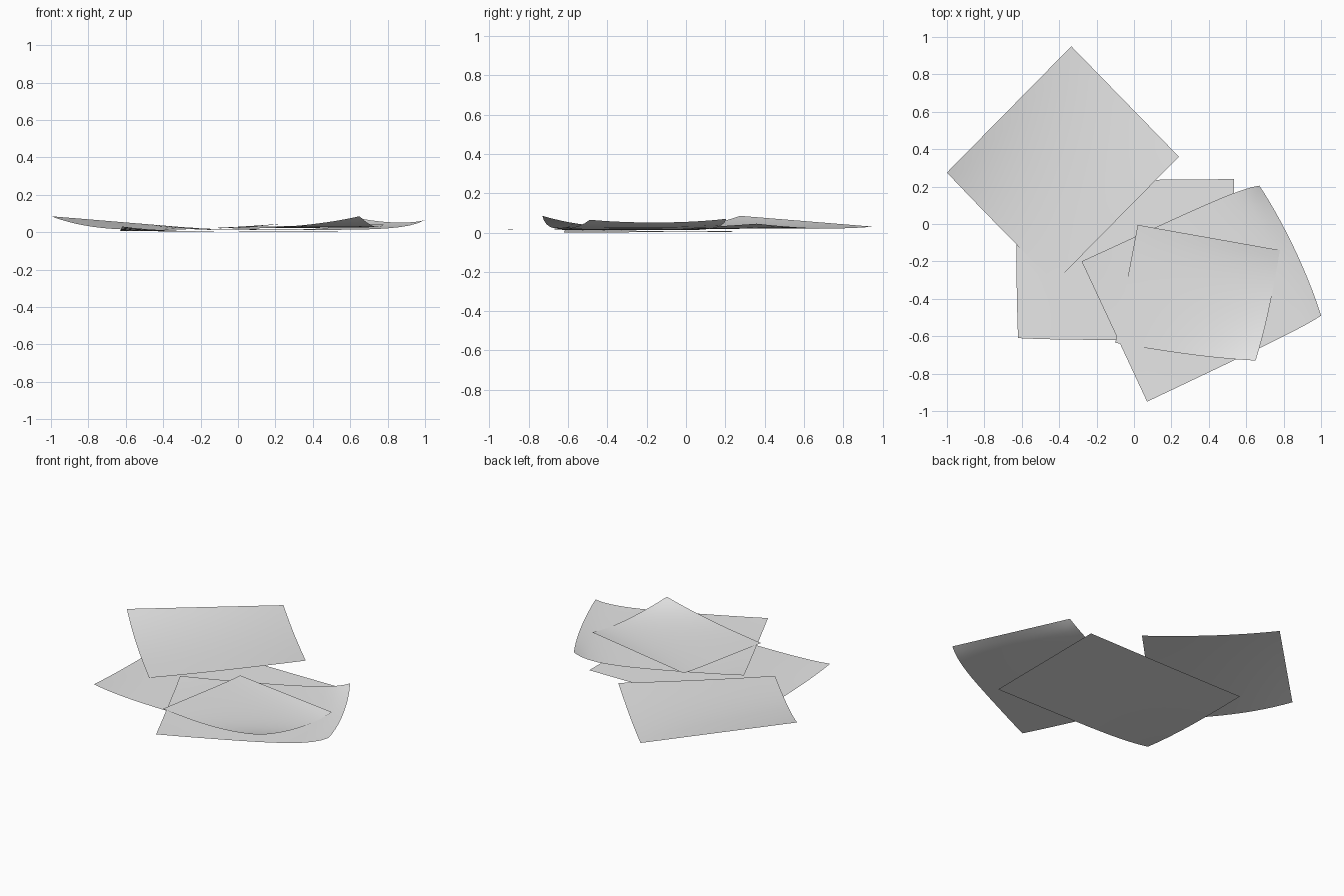
import bpy, bmesh
from mathutils import Vector

if "Cube" in bpy.data.objects:
    bpy.data.objects.remove(bpy.data.objects["Cube"], do_unlink=True)

paper = bpy.data.materials.new("pale_grey_paper")
paper.use_nodes = True
colour = (0.8, 0.8, 0.8, 1)
paper.diffuse_color = colour
paper.node_tree.nodes["Principled BSDF"].inputs["Base Color"].default_value = colour

STEPS = 16


def sheet(name, height, corners):
    """Curled sheet. Each corner: flat xy, curled xyz, curl sharpness along u and v.
    Corner order in (u, v): near-left, near-right, far-right, far-left."""
    signs = [(0, 0), (1, 0), (1, 1), (0, 1)]
    bm = bmesh.new()
    rows = []
    for j in range(STEPS + 1):
        row = []
        for i in range(STEPS + 1):
            u, v = i / STEPS, j / STEPS
            p = Vector()
            for (a, b), (flat, curled, pu, pv) in zip(signs, corners):
                s = u if a else 1 - u
                t = v if b else 1 - v
                base = Vector((*flat, height))
                p += base * s * t + (Vector(curled) - base) * s ** pu * t ** pv
            row.append(bm.verts.new(p))
        rows.append(row)
    for low, high in zip(rows, rows[1:]):
        for i in range(STEPS):
            bm.faces.new((low[i], low[i + 1], high[i + 1], high[i]))
    mesh = bpy.data.meshes.new(name)
    bm.to_mesh(mesh)
    bm.free()
    mesh.materials.append(paper)
    mesh.shade_smooth()
    obj = bpy.data.objects.new(name, mesh)
    bpy.context.collection.objects.link(obj)


# Nearly flat sheet at the bottom of the pile
sheet("bottom_sheet", 0.004, [
    ((-0.63, -0.62), (-0.62, -0.61, 0.03), 6, 3),
    ((0.535, -0.62), (0.535, -0.62, 0), 1, 1),
    ((0.535, 0.24), (0.535, 0.24, 0.004), 1, 1),
    ((-0.63, 0.23), (-0.63, 0.23, 0.008), 3, 3)])

# Turned sheet at the back, with its outer edge lifted
sheet("back_sheet", 0.012, [
    ((-0.425, -0.315), (-0.425, -0.315, 0.012), 1, 1),
    ((0.24, 0.36), (0.24, 0.36, 0.045), 1.5, 2),
    ((-0.335, 0.95), (-0.335, 0.95, 0.03), 1, 3),
    ((-1.0, 0.265), (-1.0, 0.275, 0.085), 1, 3)])

# Middle sheet, with its right edge and both right corners curled up
sheet("middle_sheet", 0.012, [
    ((0.07, -0.95), (0.07, -0.95, 0.016), 6, 6),
    ((1.08, -0.47), (1.0, -0.49, 0.065), 6, 1.5),
    ((0.74, 0.27), (0.67, 0.205, 0.07), 6, 1.5),
    ((-0.28, -0.2), (-0.28, -0.2, 0.02), 6, 6)])

# Top sheet, with one raised front corner and a narrow turned-up back edge
sheet("top_sheet", 0.021, [
    ((-0.1, -0.635), (-0.1, -0.635, 0.018), 2, 2),
    ((0.675, -0.77), (0.65, -0.73, 0.085), 2.5, 2.5),
    ((0.78, -0.14), (0.78, -0.14, 0.042), 1, 6),
    ((0.02, -0.005), (0.02, -0.005, 0.028), 1, 6)])
